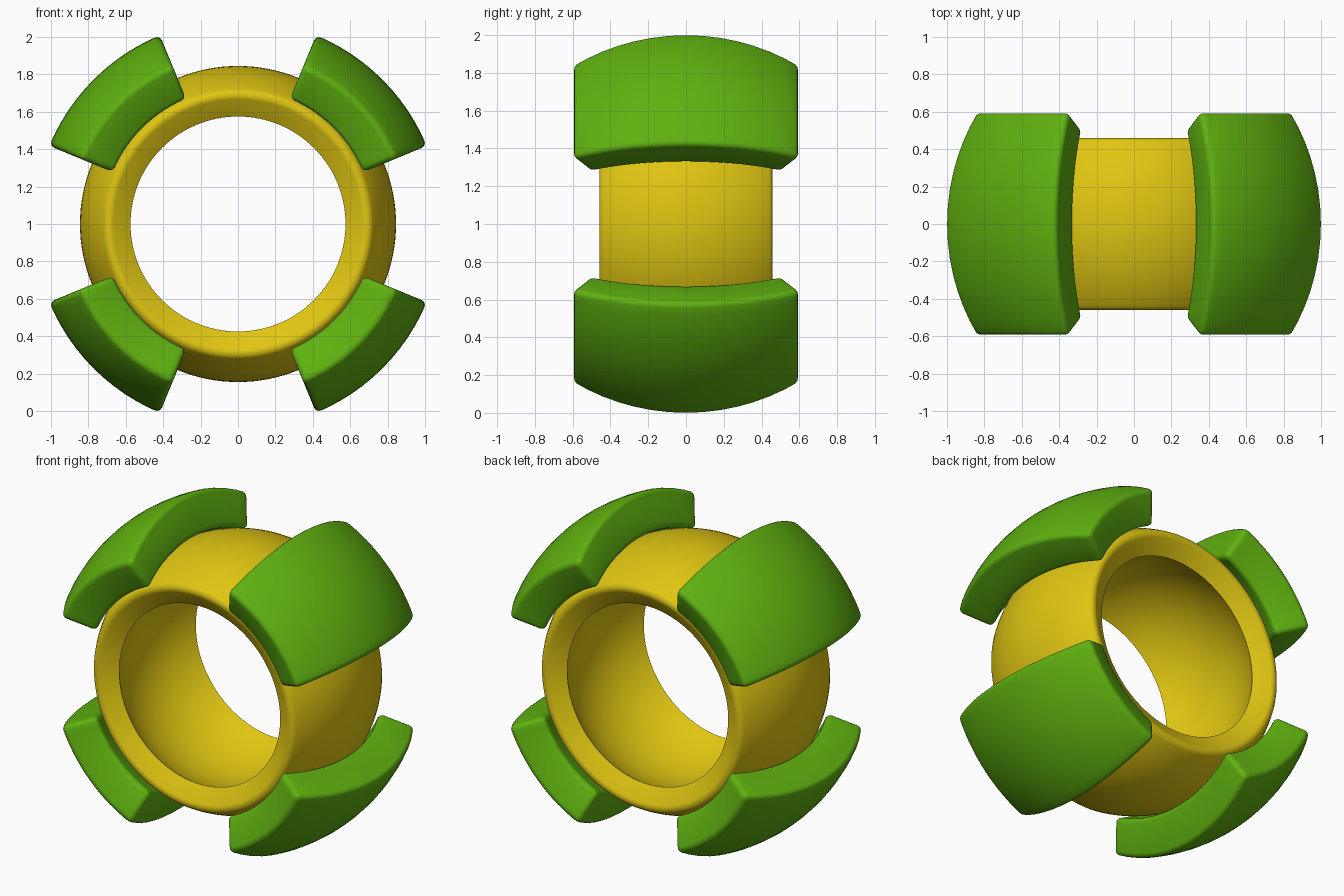
import bpy, bmesh, math
from math import sin, cos, asin, radians, pi

if "Cube" in bpy.data.objects:
    bpy.data.objects.remove(bpy.data.objects["Cube"])

CENTRE_Z = 1.0

def material(name, rgb):
    m = bpy.data.materials.new(name)
    m.diffuse_color = (*rgb, 1)
    m.use_nodes = True
    m.node_tree.nodes["Principled BSDF"].inputs["Base Color"].default_value = m.diffuse_color
    return m

yellow = material("yellow", (0.74, 0.56, 0.006))
green = material("green", (0.115, 0.44, 0.005))

def arc(cr, cy, rad, a0, a1, n):
    """Points (radius, y) along an arc in the profile plane."""
    return [(cr + rad * cos(a0 + (a1 - a0) * i / n),
             cy + rad * sin(a0 + (a1 - a0) * i / n)) for i in range(n + 1)]

def revolve(name, profile, a0, a1, steps, mat, bevel=0.0):
    """Sweep a closed (radius, y) profile around the y axis; cap it if partial."""
    full = abs(a1 - a0 - 2 * pi) < 1e-6
    bm = bmesh.new()
    rings = []
    for i in range(steps if full else steps + 1):
        a = a0 + (a1 - a0) * i / steps
        rings.append([bm.verts.new((r * cos(a), y, CENTRE_Z + r * sin(a))) for r, y in profile])
    n = len(profile)
    for i in range(steps):
        p, q = rings[i], rings[(i + 1) % len(rings)]
        for j in range(n):
            k = (j + 1) % n
            bm.faces.new((p[j], p[k], q[k], q[j]))
    if not full:
        bm.faces.new(rings[0])
        bm.faces.new(rings[-1][::-1])
    bmesh.ops.recalc_face_normals(bm, faces=bm.faces)
    me = bpy.data.meshes.new(name)
    bm.to_mesh(me)
    bm.free()
    me.materials.append(mat)
    ob = bpy.data.objects.new(name, me)
    bpy.context.collection.objects.link(ob)
    bpy.ops.object.select_all(action='DESELECT')
    ob.select_set(True)
    bpy.context.view_layer.objects.active = ob
    if bevel:
        b = ob.modifiers.new("round_edges", 'BEVEL')
        b.width, b.segments = bevel, 4
        b.limit_method, b.angle_limit = 'ANGLE', radians(35)
        bpy.ops.object.modifier_apply(modifier=b.name)
    bpy.ops.object.shade_smooth_by_angle(angle=radians(35))
    return ob

# barrel-shaped ring: spherical band with rounded outer rims, sharp inner rims
R_OUT, R_IN, FIL = 0.845, 0.695, 0.04
rim = asin(0.475 / R_OUT)
fc = rim - asin(FIL / (R_OUT - FIL))
cr, cy = (R_OUT - FIL) * cos(fc), (R_OUT - FIL) * sin(fc)
ring = arc(0, 0, R_OUT, -fc, fc, 20)
ring += arc(cr, cy, FIL, fc, fc + pi / 2, 6)[1:]
ring += arc(0, 0, R_IN, rim, -rim, 16)
ring += arc(cr, -cy, FIL, -fc - pi / 2, -fc, 6)[:-1]
revolve("barrel_ring", ring, 0, 2 * pi, 128, yellow)

# four curved pads spaced around the ring
R_PAD = 1.092
edge = asin(0.602 / R_PAD)
mid_r, tip_r, tip_y = 0.845, 0.715, 0.505
sag = mid_r - tip_r
inner_rad = (tip_y ** 2 + sag ** 2) / (2 * sag)
ia = asin(tip_y / inner_rad)
pad = arc(0, 0, R_PAD, -edge, edge, 14) + arc(mid_r - inner_rad, 0, inner_rad, ia, -ia, 14)
for i, label in enumerate(("upper_right", "upper_left", "lower_left", "lower_right")):
    mid = radians(45 + 90 * i)
    revolve("pad_" + label, pad, mid - radians(22.5), mid + radians(22.5), 12, green, 0.03)
